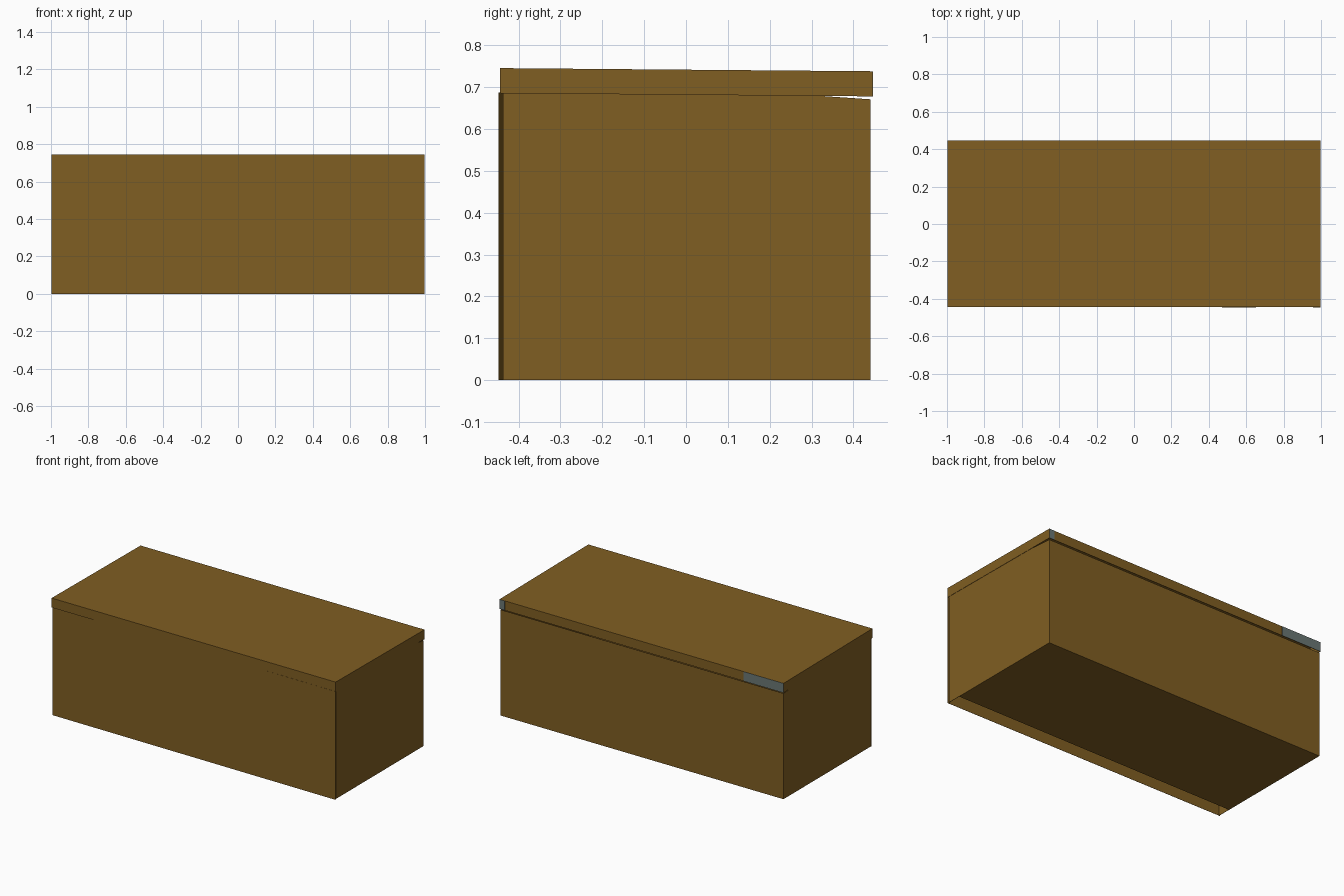
import bpy, bmesh
from mathutils import Vector

if "Cube" in bpy.data.objects:
    bpy.data.objects.remove(bpy.data.objects["Cube"])


def material(name, rgb):
    m = bpy.data.materials.new(name)
    m.diffuse_color = (*rgb, 1.0)
    m.use_nodes = True
    m.node_tree.nodes["Principled BSDF"].inputs["Base Color"].default_value = m.diffuse_color
    return m


CARD = material("brown cardboard", (0.216, 0.112, 0.016))
GREY = material("grey backing", (0.145, 0.185, 0.175))


def panel(name, quad, inward, mat=CARD):
    """Thin sheet: outer quad pushed inward by a small offset vector."""
    bm = bmesh.new()
    off = Vector(inward)
    outer = [bm.verts.new(p) for p in quad]
    inner = [bm.verts.new(Vector(p) + off) for p in quad]
    bm.faces.new(outer)
    bm.faces.new(inner[::-1])
    for i in range(4):
        j = (i + 1) % 4
        bm.faces.new((outer[j], outer[i], inner[i], inner[j]))
    bmesh.ops.recalc_face_normals(bm, faces=bm.faces)
    mesh = bpy.data.meshes.new(name)
    bm.to_mesh(mesh)
    bm.free()
    mesh.materials.append(mat)
    ob = bpy.data.objects.new(name, mesh)
    bpy.context.collection.objects.link(ob)
    return ob


X = 0.997                 # half length of the box
YF, YB = -0.445, 0.446    # lid front and back
T = 0.002                 # sheet thickness


def lid_z(y):
    """Height of the gently tilted lid top."""
    return 0.7455 - 0.0075 * (y - YF) / (YB - YF)


RIM = 0.06

# Lid top and its rim
panel("lid_top", [(-X, YF, lid_z(YF)), (X, YF, lid_z(YF)),
                  (X, YB, lid_z(YB)), (-X, YB, lid_z(YB))], (0, 0, -T))
for name, y, s in (("lid_front_rim", YF, 1), ("lid_back_rim", YB, -1)):
    z = lid_z(y)
    panel(name, [(-X, y, z - RIM), (X, y, z - RIM), (X, y, z), (-X, y, z)], (0, s * T, 0))
for name, s in (("lid_left_rim", -1), ("lid_right_rim", 1)):
    x = s * X
    panel(name, [(x, YF, lid_z(YF) - RIM), (x, YB, lid_z(YB) - RIM),
                 (x, YB, lid_z(YB)), (x, YF, lid_z(YF))], (-s * T, 0, 0))

# Grey backing showing at both ends of the rear rim
zt = lid_z(YB)
for name, xa, xb in (("grey_strip_left", -X, -0.715), ("grey_strip_right", 0.96, X)):
    panel(name, [(xa, YB + 0.001, zt - RIM), (xb, YB + 0.001, zt - RIM),
                 (xb, YB + 0.001, zt), (xa, YB + 0.001, zt)], (0, -0.001, 0), GREY)

# Front wall, set very slightly askew
panel("front_wall", [(-X, -0.437, 0), (X, -0.448, 0),
                     (X, -0.448, 0.687), (-X, -0.437, 0.687)], (0, 0.001, 0))

# Back wall, stopping just short of the lid rim
W = 0.993
panel("back_wall", [(-W, 0.441, 0), (W, 0.441, 0),
                    (W, 0.441, 0.671), (-W, 0.441, 0.671)], (0, -T, 0))

# Side walls, their tops dipping below the lid at the back
for name, s in (("left_wall", -1), ("right_wall", 1)):
    panel(name, [(s * W, -0.437, 0), (s * W, 0.441, 0),
                 (s * W, 0.441, 0.671), (s * W, -0.437, 0.73)], (-s * T, 0, 0))

# Floor, leaving an open slot along the front
panel("floor", [(-W, -0.35, 0), (W, -0.35, 0), (W, 0.441, 0), (-W, 0.441, 0)], (0, 0, T))
